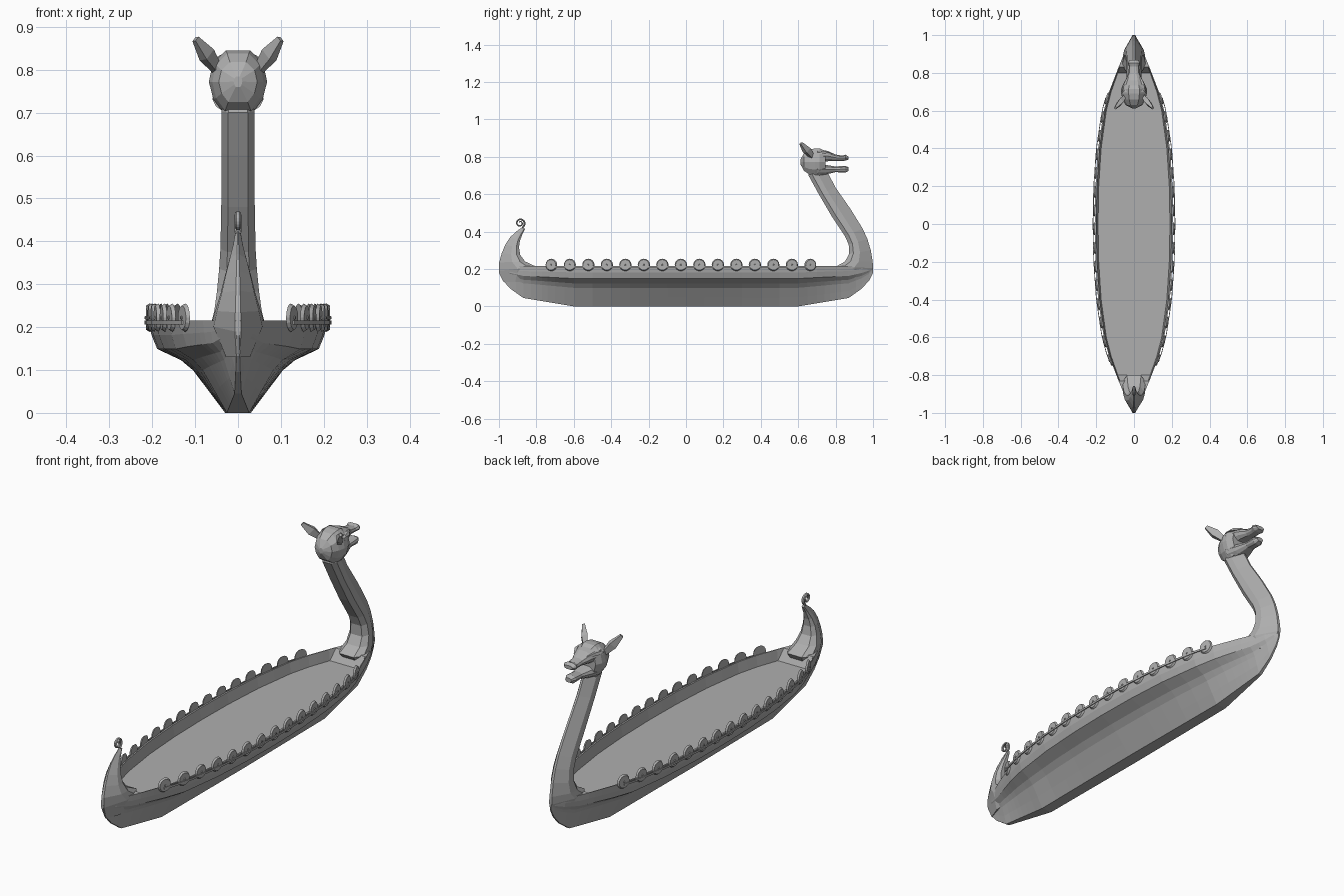
import bpy, bmesh, math
from mathutils import Vector, Matrix

if "Cube" in bpy.data.objects:
    bpy.data.objects.remove(bpy.data.objects["Cube"])

grey = bpy.data.materials.new("dark_grey")
grey.diffuse_color = (.43, .43, .43, 1)
grey.use_nodes = True
grey.node_tree.nodes["Principled BSDF"].inputs["Base Color"].default_value = grey.diffuse_color


def finish(name, bm):
    bmesh.ops.recalc_face_normals(bm, faces=bm.faces)
    me = bpy.data.meshes.new(name)
    bm.to_mesh(me)
    bm.free()
    me.materials.append(grey)
    ob = bpy.data.objects.new(name, me)
    bpy.context.collection.objects.link(ob)
    return ob


def loft(name, rings):
    """Skin closed rings of equal length and cap both ends."""
    bm = bmesh.new()
    rows = [[bm.verts.new(p) for p in r] for r in rings]
    n = len(rows[0])
    for a, b in zip(rows, rows[1:]):
        for i in range(n):
            bm.faces.new((a[i], a[(i + 1) % n], b[(i + 1) % n], b[i]))
    bm.faces.new(rows[0])
    bm.faces.new(rows[-1])
    return finish(name, bm)


def mirror_x(ob):
    m = ob.modifiers.new("mirror", 'MIRROR')
    m.use_axis = (True, False, False)
    return ob


def interp(table, t):
    for (a, u), (b, v) in zip(table, table[1:]):
        if t <= b:
            return u + (v - u) * (t - a) / (b - a)
    return table[-1][1]


WIDTH = [(0, .208), (.2, .204), (.4, .19), (.6, .16), (.7, .132), (.77, .105), (.83, .082),
         (.88, .061), (.94, .036), (1, .005)]
KEEL = [(0, 0), (.6, 0), (.87, .045), (.94, .095), (.98, .14), (1, .18)]
KEEL_W = [(0, .03), (.6, .026), (.87, .008), (1, .003)]
TOP = .216


# Hull: outer planking, rail, inner bulwark and deck in one skin
def hull_ring(y, filled):
    a = abs(y)
    w, k, kw = interp(WIDTH, a), interp(KEEL, a), interp(KEEL_W, a)
    prof = [(0, 0), (.2, .22), (.42, .46), (.58, .57), (.89, .69), (.965, .84), (1, 1)]
    half = [(kw + (w - kw) * u, k + (TOP - k) * v) for u, v in prof]
    half.append((w * .96, TOP))
    half.append((w * .915, TOP - .001 if filled else .165))
    return [(x, y, z) for x, z in half] + [(-x, y, z) for x, z in reversed(half)]


stations = [0, .1, .2, .3, .4, .5, .6, .65, .7, .74, .77, .80, .83, .87, .91, .94, .98, 1]
ys = [-s for s in reversed(stations[1:])] + stations
loft("hull", [hull_ring(y, abs(y) > .81) for y in ys])

# Shield rack: a thin strip outside the shields on each side
rack = []
for i in range(29):
    y = -.73 + i * .05
    x = interp(WIDTH, abs(y)) + .007
    rack.append([(x, y, .206), (x + .004, y, .206), (x + .004, y, .215), (x, y, .215)])
mirror_x(loft("shield_rack", rack))


# Stem and stern posts: (inner y, inner z, outer y, outer z, half width)
def post(name, secs):
    rings = []
    for yi, zi, yo, zo, w in secs:
        half = [(w * .6, 0), (w, .2), (w * .92, .5), (w * .12, 1)]
        r = [(x, yi + (yo - yi) * t, zi + (zo - zi) * t) for x, t in half]
        rings.append(r + [(-x, y, z) for x, y, z in reversed(r)])
    return loft(name, rings)


post("dragon_neck", [
    (.85, .15, .96, .15, .035), (.80, .212, 1.0, .205, .062), (.85, .24, .998, .24, .055),
    (.872, .28, .988, .30, .049), (.87, .33, .97, .36, .044), (.85, .375, .945, .415, .041),
    (.78, .48, .88, .52, .039), (.71, .60, .80, .635, .038), (.655, .70, .755, .72, .038),
    (.66, .74, .74, .75, .034)])
post("stern_post", [
    (-.85, .13, -.975, .13, .03), (-.80, .212, -1, .19, .062), (-.86, .24, -.999, .235, .053),
    (-.886, .275, -.985, .285, .041), (-.893, .315, -.966, .33, .031),
    (-.888, .35, -.94, .37, .021), (-.875, .385, -.908, .40, .012),
    (-.860, .415, -.876, .423, .007)])

# Spiral curl on the stern post
curl = []
for i in range(29):
    t = i / 28
    ang = math.radians(-65 + 560 * t)
    r, th, w = .026 - .019 * t, .006 - .003 * t, .008 - .002 * t
    c = Vector((0, -.887 + r * math.cos(ang), .445 + r * math.sin(ang)))
    d = Vector((0, math.cos(ang), math.sin(ang)))
    curl.append([c + d * th * math.sin(q) + Vector((w * math.cos(q), 0, 0))
                 for q in [math.pi / 3 * j for j in range(6)]])
loft("stern_curl", curl)


# Dragon head parts: (y, bottom z, top z, half width)
def head_part(name, secs):
    rings = []
    for y, b, t, w in secs:
        h = t - b
        half = [(w * .5, b), (w * .85, b + h * .22), (w, b + h * .5),
                (w * .86, b + h * .8), (w * .42, t)]
        rings.append([(x, y, z) for x, z in half] + [(-x, y, z) for x, z in reversed(half)])
    return loft(name, rings)


head_part("skull", [(.612, .76, .785, .01), (.63, .725, .818, .045), (.66, .705, .838, .06),
                    (.69, .70, .845, .068), (.715, .70, .845, .068), (.745, .715, .83, .055)])
head_part("upper_jaw", [(.70, .765, .843, .062), (.76, .776, .83, .046), (.80, .778, .812, .029),
                        (.835, .778, .806, .027), (.852, .779, .811, .033), (.868, .785, .802, .022)])
head_part("lower_jaw", [(.70, .70, .765, .06), (.745, .705, .757, .046), (.80, .718, .748, .027),
                        (.85, .715, .752, .026), (.868, .724, .744, .016)])


# Ears and brow ridges: diamond sections along a path (centre, size)
def spike(name, path):
    rings = []
    for (x, y, z), s in path:
        rings.append([(x + s * .8, y, z - s * .6), (x, y + s, z + s * .5),
                      (x - s * .8, y, z + s * .6), (x, y - s, z - s * .5)])
    return mirror_x(loft(name, rings))


spike("ear", [((.048, .675, .80), .013), ((.073, .645, .835), .021), ((.099, .615, .872), .009)])
spike("brow", [((.058, .70, .82), .006), ((.052, .735, .822), .011), ((.034, .775, .815), .005)])

# Round shields with small bosses along both rails
bm = bmesh.new()
for i in range(15):
    y = -.72 + i * 1.385 / 14
    w = interp(WIDTH, abs(y))
    slope = (interp(WIDTH, abs(y + .04)) - interp(WIDTH, abs(y - .04))) / .08
    face = Vector((1, -slope, 0)).normalized()
    place = Matrix.Translation(Vector((w, y, .222)) + face * .003) @ \
        face.to_track_quat('Z', 'Y').to_matrix().to_4x4()
    bmesh.ops.create_cone(bm, cap_ends=True, segments=16, radius1=.033, radius2=.028,
                          depth=.008, matrix=place)
    bmesh.ops.create_cone(bm, cap_ends=True, segments=8, radius1=.005, radius2=.003,
                          depth=.005, matrix=place @ Matrix.Translation((0, 0, .005)))
mirror_x(finish("shields", bm))
